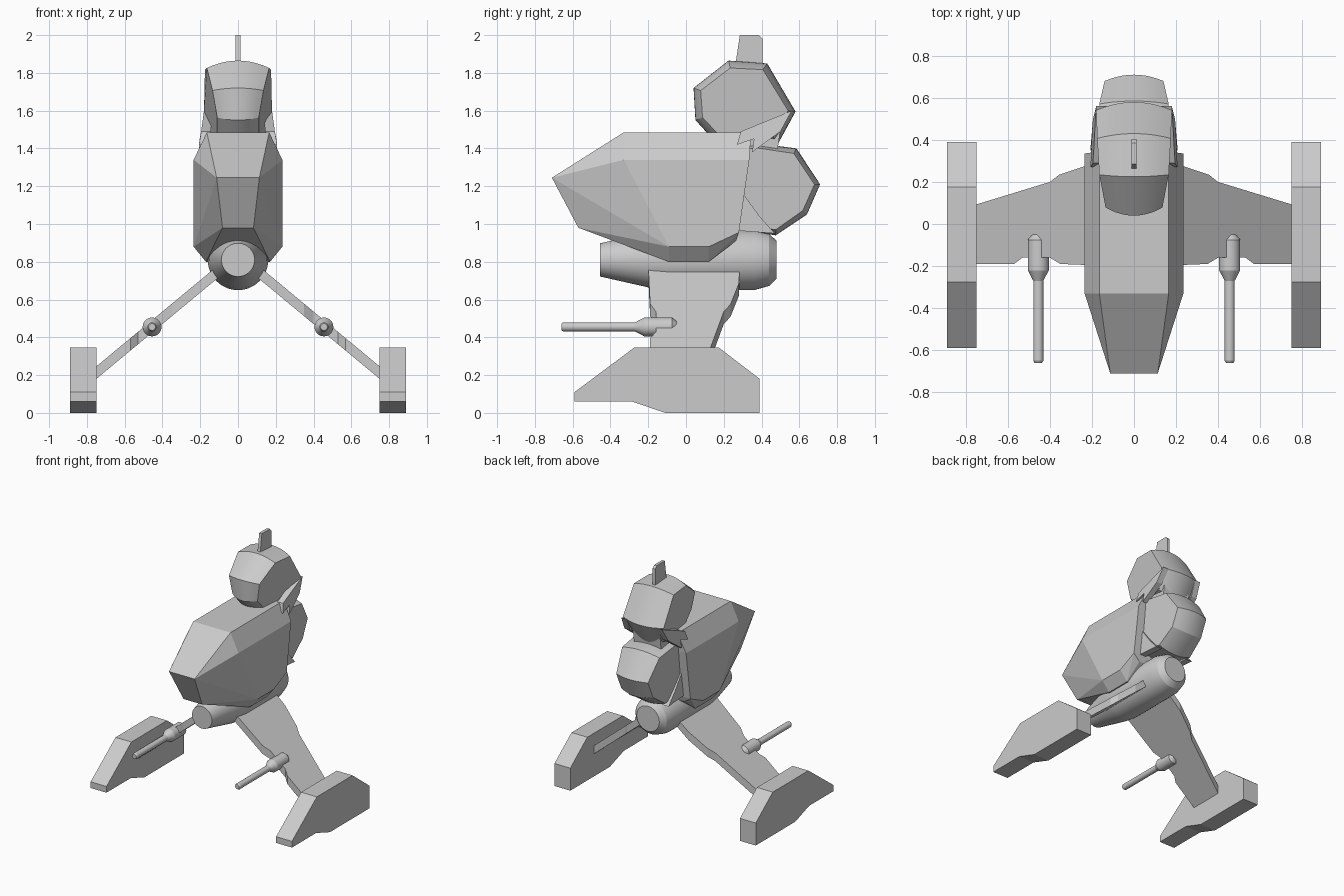
import bpy, bmesh, math
from mathutils import Vector

cube = bpy.data.objects.get("Cube")
if cube:
    bpy.data.objects.remove(cube, do_unlink=True)

grey = bpy.data.materials.new("light_grey")
grey.use_nodes = True
grey.diffuse_color = (0.6, 0.6, 0.6, 1)
grey.node_tree.nodes["Principled BSDF"].inputs["Base Color"].default_value = (0.6, 0.6, 0.6, 1)


def finish(name, bm, smooth=False):
    bmesh.ops.recalc_face_normals(bm, faces=bm.faces)
    mesh = bpy.data.meshes.new(name)
    bm.to_mesh(mesh)
    bm.free()
    mesh.materials.append(grey)
    obj = bpy.data.objects.new(name, mesh)
    bpy.context.collection.objects.link(obj)
    if smooth:
        bpy.ops.object.select_all(action='DESELECT')
        obj.select_set(True)
        bpy.context.view_layer.objects.active = obj
        bpy.ops.object.shade_smooth_by_angle(angle=math.radians(24))
    return obj


def loft(name, rings, closed=False, smooth=False):
    """Skin rings of equal length and cap both ends."""
    bm = bmesh.new()
    rows = [[bm.verts.new(p) for p in ring] for ring in rings]
    n = len(rows[0])
    for a, b in zip(rows, rows[1:]):
        for i in range(n):
            j = (i + 1) % n
            bm.faces.new((a[i], a[j], b[j], b[i]))
    bm.faces.new(rows[0])
    bm.faces.new(rows[-1])
    return finish(name, bm, smooth)


def side_plate(name, profile, x0, x1):
    """Extrude a (y, z) profile across x."""
    return loft(name, [[(x, y, z) for y, z in profile] for x in (x0, x1)])


def turned(name, profile, x, z, sides=32):
    """Revolve (y, radius) pairs around an axis along y."""
    angles = [math.tau * i / sides for i in range(sides)]
    return loft(name, [[(x + r * math.cos(a), y, z + r * math.sin(a)) for a in angles]
                       for y, r in profile], smooth=True)


def barrel_block(name, profile, inset, steps=10):
    """Faceted (y, z, half width) outline, bulging towards the middle."""
    n = len(profile)
    mid = Vector((sum(p[0] for p in profile) / n, sum(p[1] for p in profile) / n))
    rings = []
    for s in range(steps + 1):
        t = 2 * s / steps - 1
        ring = []
        for y, z, w in profile:
            d = Vector((y, z)) - mid
            d *= 1 - inset * t * t / d.length
            ring.append((w * t, mid.x + d.x, mid.y + d.y))
        rings.append(ring)
    return loft(name, rings, smooth=True)


# Hull: convex faceted shell
hull_points = [(.113, -.71, 1.245), (.082, -.57, .98),
               (.165, -.33, 1.485), (.235, -.33, 1.34),
               (.235, -.09, .88), (.17, -.09, .80),
               (.165, .345, 1.485), (.235, .335, 1.34),
               (.235, .12, .88), (.17, .12, .80),
               (.235, .28, .955), (.17, .265, .91)]
bm = bmesh.new()
for x, y, z in hull_points:
    for side in (-1, 1):
        bm.verts.new((side * x, y, z))
bmesh.ops.convex_hull(bm, input=bm.verts)
bmesh.ops.dissolve_limit(bm, angle_limit=.03, verts=bm.verts, edges=bm.edges)
finish("hull", bm)

# Head and rear pod
barrel_block("head", [(.04, 1.72, .135), (.225, 1.865, .165), (.43, 1.85, .175),
                      (.58, 1.595, .18), (.49, 1.43, .14), (.15, 1.44, .11),
                      (.05, 1.55, .11)], .04)
barrel_block("rear_pod", [(.30, 1.42, .17), (.36, 1.43, .17), (.585, 1.40, .165),
                          (.71, 1.21, .14), (.64, 1.05, .14), (.475, .94, .15),
                          (.28, .97, .16)], .03)
side_plate("neck", [(.28, 1.5), (.50, 1.5), (.48, 1.36), (.28, 1.36)], -.12, .12)
side_plate("head_crest", [(.255, 1.80), (.285, 2.0), (.385, 2.0), (.405, 1.98),
                          (.405, 1.80)], -.012, .012)

# Engine under the hull
turned("engine", [(-.455, .088), (-.18, .15), (-.1, .16), (.36, .16),
                  (.44, .138), (.48, .1)], 0, .81, 48)

foot = [(-.59, .06), (-.59, .11), (-.275, .345), (.175, .345),
        (.39, .18), (.39, 0), (-.11, 0), (-.285, .06)]
leg = [(.10, -.2), (.35, -.19), (.40, -.16), (.53, -.16), (.57, -.19), (.76, -.19),
       (.76, .09), (.40, .2), (.355, .235), (.22, .28), (.10, .285)]
gun = [(-.66, .018), (-.65, .024), (-.27, .024), (-.22, .05), (-.075, .05), (-.05, .03)]

for side, label in ((1, "left"), (-1, "right")):
    side_plate(label + "_foot", foot, side * .75, side * .89)
    # Sloping leg plate
    loft(label + "_leg", [[(side * x, y, .213 + (.75 - x) * .83 + h) for x, y in leg]
                          for h in (-.033, .033)])
    turned(label + "_gun", gun, side * .455, .455, 24)
    # Pointed collar at the neck
    collar = [(.18, .56, 1.60), (.195, .29, 1.49), (.207, .27, 1.42),
              (.203, .36, 1.45), (.208, .35, 1.38), (.195, .50, 1.49)]
    loft(label + "_collar", [[(side * (x - d), y, z) for x, y, z in collar]
                             for d in (0, .05)])
    # Small flap below the rear pod
    side_plate(label + "_flap", [(.29, 1.16), (.31, 1.15), (.39, 1.04), (.47, .95),
                                 (.27, .965)], side * .12, side * .175)
